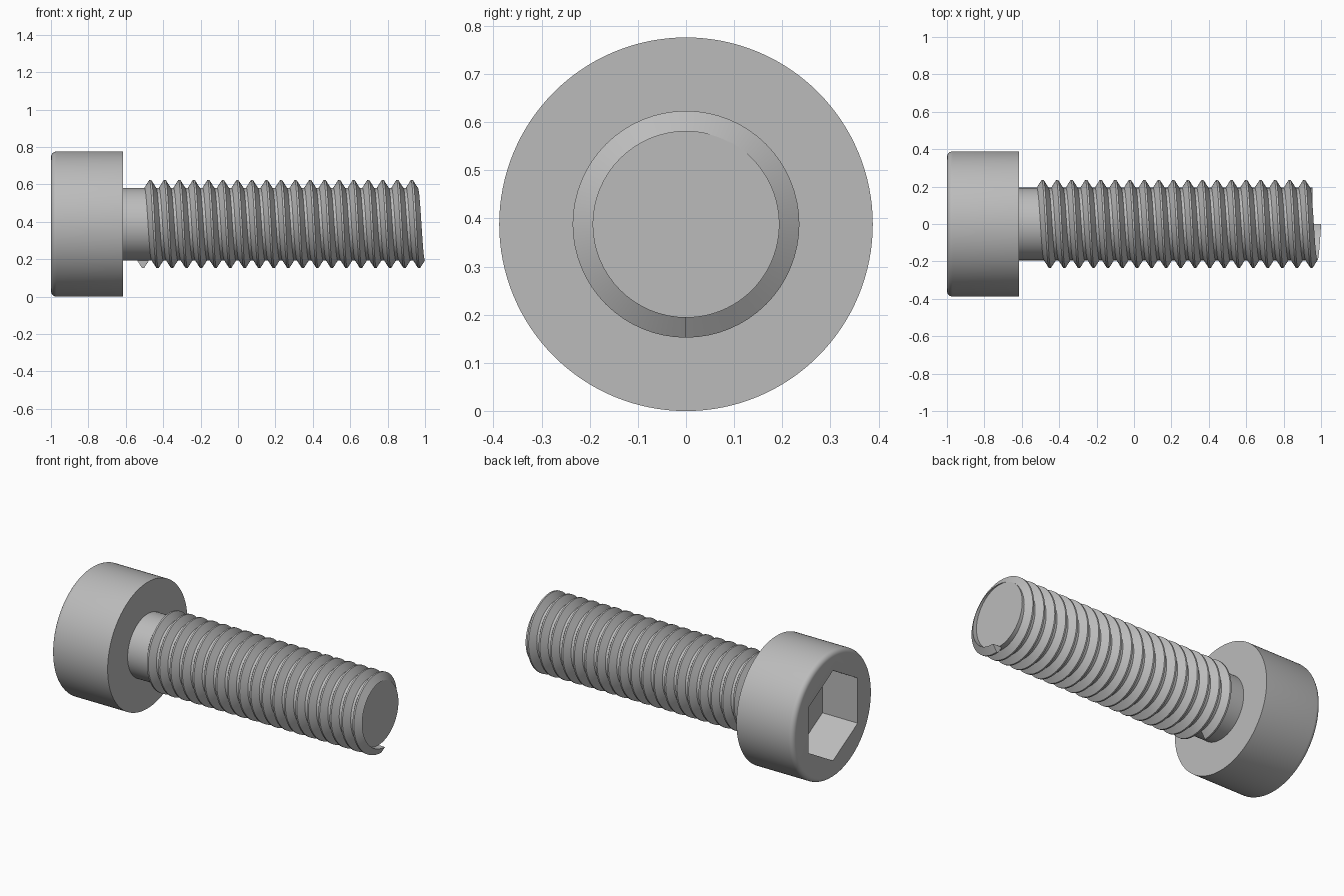
import bpy, bmesh, math
from math import sin, cos, pi

cube = bpy.data.objects.get("Cube")
if cube:
    bpy.data.objects.remove(cube, do_unlink=True)

AXIS_Z = 0.388      # height of the screw axis
HEAD_R, ROOT_R, CREST_R = 0.388, 0.194, 0.2355
HEAD_X, NECK_X, TIP_X = -1.0, -0.615, 0.955

steel = bpy.data.materials.new("grey steel")
steel.use_nodes = True
grey = (0.5, 0.5, 0.5, 1)
steel.diffuse_color = grey
steel.node_tree.nodes["Principled BSDF"].inputs["Base Color"].default_value = grey


def ring(bm, x, r, n, start=0.0):
    """Circle of vertices around the screw axis."""
    return [bm.verts.new((x, r * sin(start + 2 * pi * i / n),
                          AXIS_Z + r * cos(start + 2 * pi * i / n))) for i in range(n)]


def skin(bm, a, b):
    """Quads between two closed loops."""
    for i in range(len(a)):
        j = (i + 1) % len(a)
        bm.faces.new((a[i], a[j], b[j], b[i]))


def finish(bm, name):
    bmesh.ops.recalc_face_normals(bm, faces=bm.faces)
    mesh = bpy.data.meshes.new(name)
    bm.to_mesh(mesh)
    bm.free()
    mesh.materials.append(steel)
    obj = bpy.data.objects.new(name, mesh)
    bpy.context.collection.objects.link(obj)
    return obj


def smooth(obj):
    bpy.ops.object.select_all(action='DESELECT')
    obj.select_set(True)
    bpy.context.view_layer.objects.active = obj
    bpy.ops.object.shade_smooth_by_angle(angle=math.radians(30))


def lathe(name, profile, n=96):
    """Capped solid of revolution from (x, radius) pairs."""
    bm = bmesh.new()
    rings = [ring(bm, x, r, n) for x, r in profile]
    for a, b in zip(rings, rings[1:]):
        skin(bm, a, b)
    bm.faces.new(rings[0])
    bm.faces.new(rings[-1])
    return finish(bm, name)


# Cylindrical head with a rounded outer rim
FILLET = 0.03
rim = [(HEAD_X + FILLET * (1 - sin(a)), HEAD_R - FILLET * (1 - cos(a)))
       for a in (pi / 2 * (1 - i / 6) for i in range(7))]
head = lathe("head", rim + [(NECK_X, HEAD_R)], 128)

# Hexagonal socket cut into the head
socket = lathe("socket_cutter", [(HEAD_X - 0.1, 0.277), (HEAD_X + 0.24, 0.277)], 6)
cut = head.modifiers.new("socket", 'BOOLEAN')
cut.operation = 'DIFFERENCE'
cut.solver = 'EXACT'
cut.object = socket
bpy.context.view_layer.objects.active = head
bpy.ops.object.modifier_apply(modifier=cut.name)
bpy.data.objects.remove(socket, do_unlink=True)
smooth(head)

# Plain shank
smooth(lathe("shank", [(NECK_X - 0.02, ROOT_R), (TIP_X, ROOT_R)]))

# Helical thread, starting and ending at the underside
TURNS, STEPS, PITCH, START_X = 19, 64, 0.0777, -0.508
section = [(-0.032, ROOT_R - 0.001), (-0.005, CREST_R),
           (0.005, CREST_R), (0.032, ROOT_R - 0.001)]
bm = bmesh.new()
loops = []
for i in range(TURNS * STEPS + 1):
    a = 2 * pi * i / STEPS
    x = START_X + PITCH * i / STEPS
    loops.append([bm.verts.new((x + dx, r * sin(a), AXIS_Z - r * cos(a)))
                  for dx, r in section])
for a, b in zip(loops, loops[1:]):
    skin(bm, a, b)
bm.faces.new(loops[0])
bm.faces.new(loops[-1])
smooth(finish(bm, "thread"))
